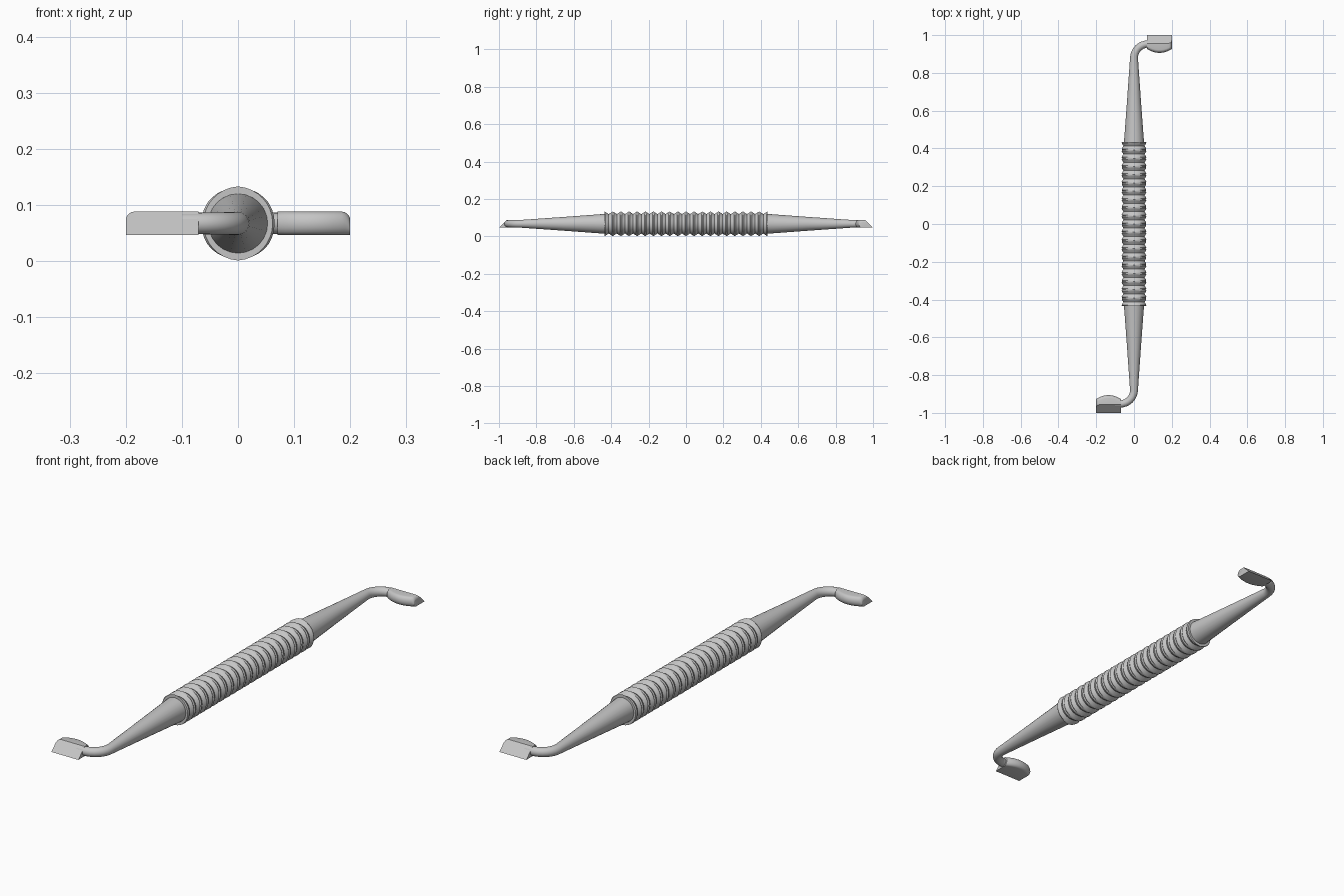
import bpy, bmesh
from math import sin, cos, pi, radians
from mathutils import Vector

cube = bpy.data.objects.get("Cube")
if cube:
    bpy.data.objects.remove(cube)

AXIS_Z = 0.067      # height of the handle axis
GRIP_HALF = 0.435   # half length of the ribbed grip

steel = bpy.data.materials.new("satin steel grey")
steel.use_nodes = True
grey = (0.56, 0.56, 0.56, 1)
steel.diffuse_color = grey
steel.node_tree.nodes["Principled BSDF"].inputs["Base Color"].default_value = grey


def loft(name, rings, angle=30):
    """Skin a list of closed rings and cap both ends."""
    bm = bmesh.new()
    loops = [[bm.verts.new(p) for p in ring] for ring in rings]
    n = len(loops[0])
    for a, b in zip(loops, loops[1:]):
        for i in range(n):
            j = (i + 1) % n
            bm.faces.new((a[i], a[j], b[j], b[i]))
    bm.faces.new(loops[0])
    bm.faces.new(loops[-1])
    bmesh.ops.recalc_face_normals(bm, faces=bm.faces)
    mesh = bpy.data.meshes.new(name)
    bm.to_mesh(mesh)
    bm.free()
    mesh.materials.append(steel)
    obj = bpy.data.objects.new(name, mesh)
    bpy.context.collection.objects.link(obj)
    bpy.ops.object.select_all(action='DESELECT')
    obj.select_set(True)
    bpy.context.view_layer.objects.active = obj
    bpy.ops.object.shade_smooth_by_angle(angle=radians(angle))
    return obj


# Ribbed grip: paired tilted ridges that meet on top and underneath
def ridge(t):
    return abs((t % 1) * 2 - 1)


RIBS, STEPS, SIDES = 20, 8, 32
grip = []
for k in range(RIBS * STEPS + 1):
    t = k / STEPS
    y = -GRIP_HALF + 2 * GRIP_HALF * t / RIBS
    ring = []
    for i in range(SIDES):
        a = 2 * pi * i / SIDES
        tilt = 0.15 * cos(a)
        r = 0.052 + 0.014 * max(ridge(t + tilt), ridge(t - tilt))
        ring.append((r * cos(a), y, AXIS_Z + r * sin(a)))
    grip.append(ring)
loft("ribbed_grip", grip)


# Tapered shank ending in a sideways bend
def shank(name, s):
    stations = [(0, 0.42, 0.054, 0), (0, 0.65, 0.037, 0)]
    bend = 0.075
    for k in range(9):
        a = pi / 2 * k / 8
        stations.append((bend * (1 - cos(a)), 0.878 + bend * sin(a),
                         0.021 - 0.002 * k / 8, a))
    stations.append((0.1, 0.953, 0.019, pi / 2))
    rings = []
    for x, y, r, a in stations:
        across = Vector((cos(a), -sin(a), 0))
        ring = []
        for i in range(24):
            u = 2 * pi * i / 24
            p = Vector((x, y, AXIS_Z)) + across * r * cos(u)
            ring.append((s * p.x, s * p.y, p.z + r * sin(u)))
        rings.append(ring)
    loft(name, rings)


# Blade: bevelled outer face, bulging back, rounded upper tip corner
def blade(name, s):
    low, x0, x1, corner = 0.046, 0.07, 0.2, 0.015
    rings = []
    xs = [x0 + (x1 - corner - x0) * k / 8 for k in range(9)]
    xs += [x1 - corner + corner * sin(pi / 2 * k / 5) for k in range(1, 6)]
    for x in xs:
        d = max(0, x - (x1 - corner))
        top = 0.088 - corner + max(0, corner ** 2 - d ** 2) ** 0.5
        mid = (x - x0) / (x1 - x0) * 2 - 1
        back = 0.906 + 0.02 * mid ** 2
        front = 1 - (top - low) * 1.03
        half = (top - low) / 2
        section = [(1, low), (front, top)]
        for k in range(9):
            u = pi * k / 8
            section.append((back + 0.016 * (1 - sin(u)), low + half * (1 + cos(u))))
        rings.append([(s * x, s * y, z) for y, z in section])
    loft(name, rings, 35)


for label, side in (("back", 1), ("front", -1)):
    shank(label + "_shank", side)
    blade(label + "_blade", side)
